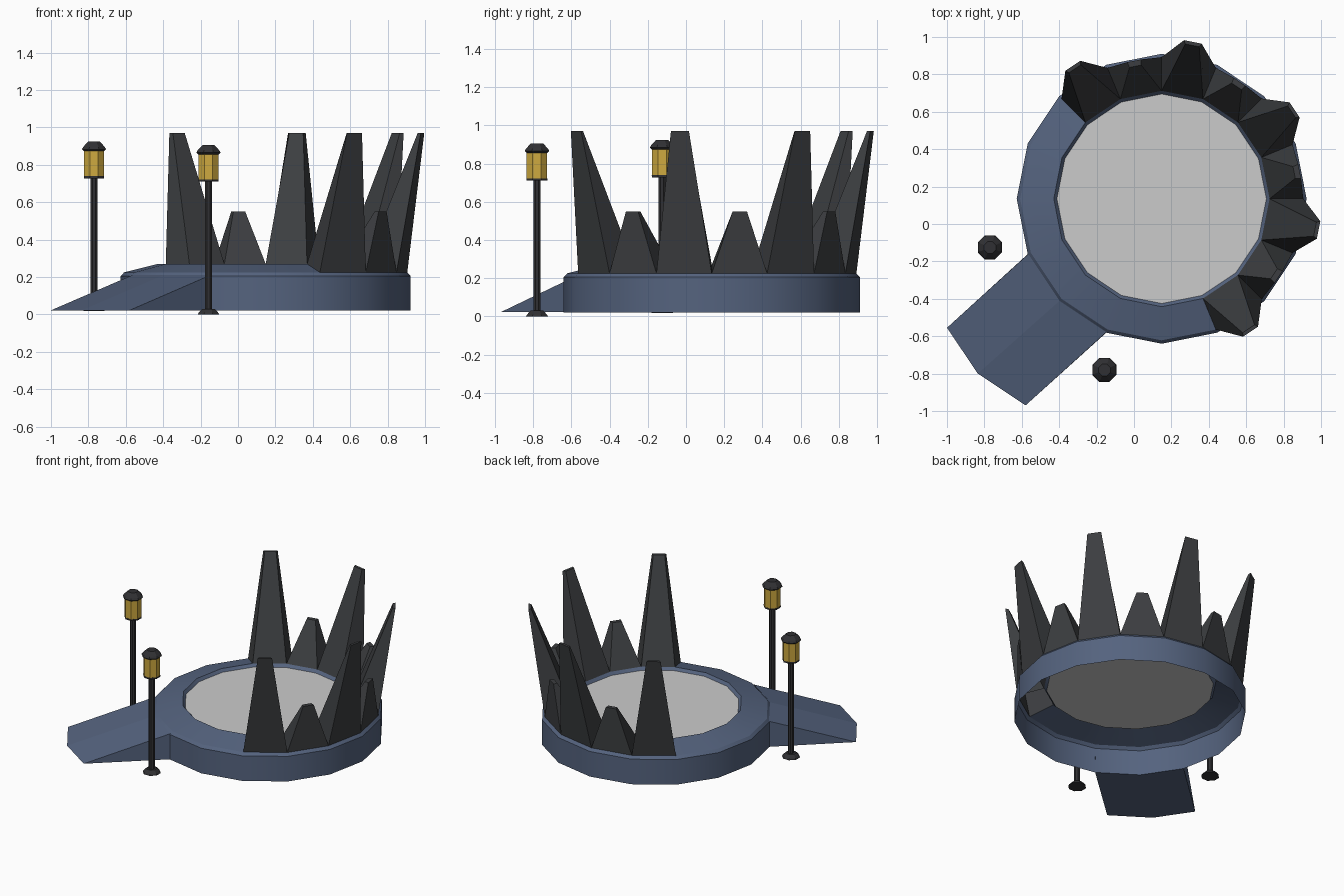
import bpy
from math import sin, cos, radians

if "Cube" in bpy.data.objects:
    bpy.data.objects.remove(bpy.data.objects["Cube"])

CX, CY, N = 0.148, 0.135, 16
STEP = 360 / N


def material(name, rgb):
    m = bpy.data.materials.new(name)
    m.diffuse_color = (*rgb, 1)
    m.use_nodes = True
    m.node_tree.nodes["Principled BSDF"].inputs["Base Color"].default_value = m.diffuse_color
    return m


SLATE = material("slate", (0.09, 0.125, 0.21))
ROCK = material("rock", (0.045, 0.048, 0.052))
IRON = material("iron", (0.03, 0.03, 0.033))
GLOW = material("amber", (0.62, 0.40, 0.05))


def make(name, verts, faces, mat=None, smooth=False):
    me = bpy.data.meshes.new(name)
    me.from_pydata(verts, [], faces)
    me.update()
    ob = bpy.data.objects.new(name, me)
    bpy.context.collection.objects.link(ob)
    if mat:
        me.materials.append(mat)
    if smooth:
        bpy.ops.object.select_all(action='DESELECT')
        bpy.context.view_layer.objects.active = ob
        ob.select_set(True)
        bpy.ops.object.shade_smooth_by_angle(angle=radians(30))
    return ob


def polar(r, deg, z, cx=CX, cy=CY):
    a = radians(deg)
    return (cx + r * cos(a), cy + r * sin(a), z)


def lathe(name, profile, n, cx, cy, mat, turn=0.0, skip=(), caps=False, smooth=False):
    """Revolve (radius, z) points; skip holds (band, segment) faces left open."""
    verts = [polar(r, turn + i * 360 / n, z, cx, cy) for r, z in profile for i in range(n)]
    faces = []
    for b in range(len(profile) - 1):
        for i in range(n):
            if (b, i) not in skip:
                j = (i + 1) % n
                faces.append((b * n + i, b * n + j, (b + 1) * n + j, (b + 1) * n + i))
    if caps:
        k = (len(profile) - 1) * n
        faces += [tuple(reversed(range(n))), tuple(range(k, k + n))]
    return make(name, verts, faces, mat, smooth)


# Ring shell, open underneath; its top is left open below the spikes
R_OUT, Z_OUT, R_IN, Z_IN = 0.757, 0.225, 0.577, 0.27
spike_segments = [s % N for s in range(-3, 6)]
lathe("platform_ring",
      [(0.775, 0.02), (0.775, 0.205), (R_OUT, Z_OUT), (R_IN, Z_IN), (0.56, 0.25)],
      N, CX, CY, SLATE, skip={(2, s) for s in spike_segments}, smooth=True)

# Flat disc inside the ring
make("platform_disc", [polar(0.56, i * STEP, 0.25) for i in range(N)], [tuple(range(N))])

# Crown of alternating tall and short rock spikes, one per ring segment
verts, faces = [], []
for k, s in enumerate(spike_segments):
    a0, a1 = s * STEP, (s + 1) * STEP
    mid = (a0 + a1) / 2
    if k % 2 == 0:
        r_in, r_out, w_in, w_out, top = 0.836, 0.855, 0.038, 0.048, 0.97
    else:
        r_in, r_out, w_in, w_out, top = 0.722, 0.752, 0.032, 0.038, 0.55
    t = radians(mid)

    def tip(r, w):
        x, y, z = polar(r, mid, top)
        return (x - w * sin(t), y + w * cos(t), z)

    o = len(verts)
    verts += [polar(R_OUT, a0, Z_OUT), polar(R_OUT, a1, Z_OUT),
              polar(R_IN, a1, Z_IN), polar(R_IN, a0, Z_IN),
              tip(r_out, -w_out), tip(r_out, w_out), tip(r_in, w_in), tip(r_in, -w_in)]
    faces += [(o + i, o + (i + 1) % 4, o + 4 + (i + 1) % 4, o + 4 + i) for i in range(4)]
    faces.append((o + 4, o + 5, o + 6, o + 7))
make("rock_spikes", verts, faces, ROCK)

# Entrance ramp: a wedge two ring segments wide
angles = (202.5, 225, 247.5)
ends = [(-1.0, -0.555, 0.022), (-0.835, -0.80, 0.022), (-0.58, -0.97, 0.022)]
verts = ([polar(0.772, a, 0.21) for a in angles] + ends
         + [polar(0.776, a, 0.022) for a in angles])
make("entrance_ramp", verts,
     [(0, 3, 4, 1), (1, 4, 5, 2),          # walking surface
      (6, 7, 4, 3), (7, 8, 5, 4),          # underside
      (0, 6, 3), (2, 5, 8)], SLATE)        # sides

# Two lamp posts either side of the ramp
for side, x, y, z in (("left", -0.77, -0.125, 0.018), ("right", -0.158, -0.78, 0.0)):
    parts = (("foot", [(0.062, 0), (0.056, 0.01), (0.036, 0.03)], IRON),
             ("post", [(0.021, 0.025), (0.021, 0.72)], IRON),
             ("lantern_rim", [(0.058, 0.71), (0.059, 0.722)], IRON),
             ("lantern", [(0.058, 0.722), (0.058, 0.862)], GLOW),
             ("lantern_cap", [(0.058, 0.855), (0.07, 0.865), (0.062, 0.878), (0.034, 0.906)], IRON))
    for part, prof, mat in parts:
        lathe(f"{side}_lamp_{part}", [(r, h + z) for r, h in prof], 8, x, y, mat,
              turn=22.5, caps=True)
